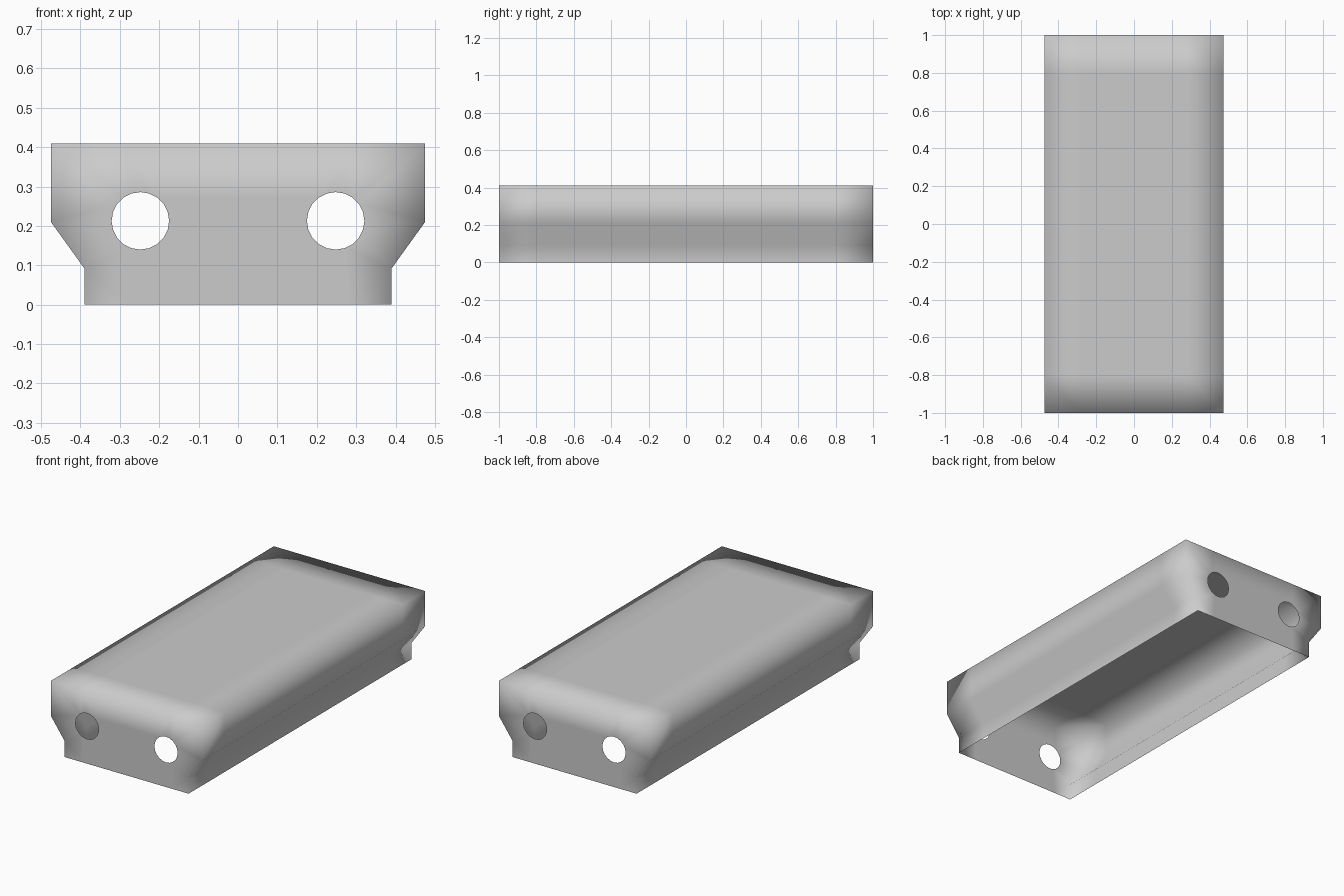
import bpy, bmesh, math

if "Cube" in bpy.data.objects:
    bpy.data.objects.remove(bpy.data.objects["Cube"])

# Half cross-section (x, z), bottom lip up to the flat top
HALF = [(0.39, 0.0), (0.39, 0.092), (0.475, 0.21), (0.475, 0.41), (0.28, 0.41)]
PROFILE = HALF + [(-x, z) for x, z in reversed(HALF)]
STATIONS = [-1.0, -0.8, 0.8, 1.0]
HOLE_X, HOLE_Z, HOLE_R, HOLE_SIDES = 0.248, 0.213, 0.073, 20

bm = bmesh.new()


def loop_edges(verts):
    n = len(verts)
    return [bm.edges.get((verts[i], verts[(i + 1) % n]))
            or bm.edges.new((verts[i], verts[(i + 1) % n])) for i in range(n)]


# Sides and top: profile swept along y, open underneath
rings = [[bm.verts.new((x, y, z)) for x, z in PROFILE] for y in STATIONS]
for a, b in zip(rings, rings[1:]):
    for i in range(len(PROFILE) - 1):
        bm.faces.new((a[i], a[i + 1], b[i + 1], b[i]))

# End walls, each with two round holes
for ring, y in ((rings[0], -1.0), (rings[-1], 1.0)):
    bottom = [bm.verts.new((x, y, 0)) for x in (-0.28, 0.28)]
    edges = loop_edges(ring + bottom)
    for cx in (-HOLE_X, HOLE_X):
        circle = []
        for k in range(HOLE_SIDES):
            t = 2 * math.pi * k / HOLE_SIDES
            circle.append(bm.verts.new((cx + HOLE_R * math.cos(t), y,
                                        HOLE_Z + HOLE_R * math.sin(t))))
        edges += loop_edges(circle)
    bmesh.ops.triangle_fill(bm, edges=edges, use_beauty=True, normal=(0, y, 0))

# Consistent outward normals, smooth all over like a soft shell
bmesh.ops.recalc_face_normals(bm, faces=bm.faces[:])
bm.normal_update()
top = max(bm.faces, key=lambda f: f.calc_center_median().z)
if top.normal.z < 0:
    bmesh.ops.reverse_faces(bm, faces=bm.faces[:])
for f in bm.faces:
    f.smooth = True

mesh = bpy.data.meshes.new("cover_shell")
bm.to_mesh(mesh)
bm.free()
bpy.context.collection.objects.link(bpy.data.objects.new("cover_shell", mesh))
